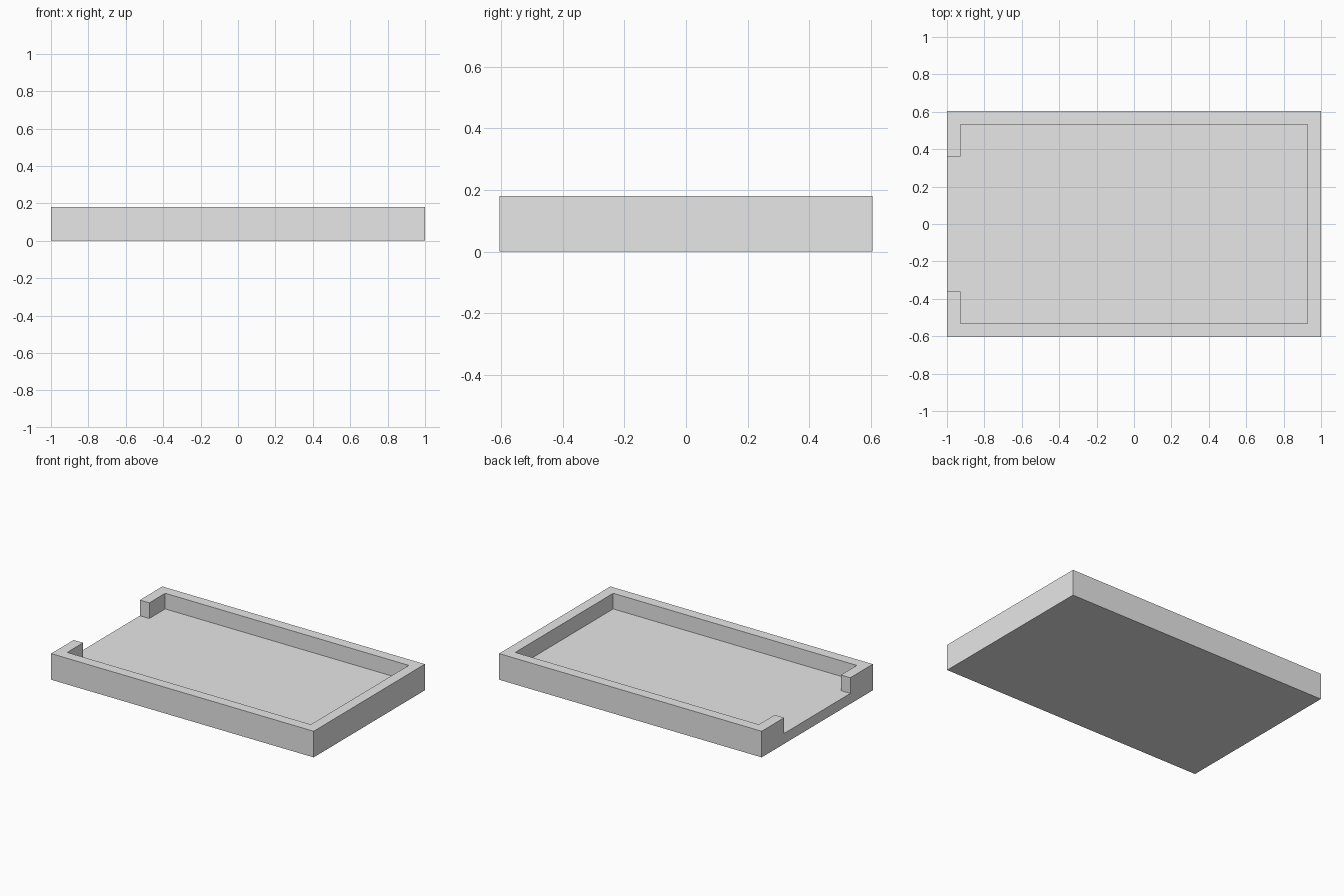
import bpy
import bmesh

LENGTH, WIDTH, HEIGHT = 2.0, 1.21, 0.18
WALL = 0.072      # rim and floor thickness
OPENING = 0.36    # half width of the gap in the right-hand rim

default_cube = bpy.data.objects.get("Cube")
if default_cube:
    bpy.data.objects.remove(default_cube, do_unlink=True)

grey = bpy.data.materials.new("light grey")
grey.use_nodes = True
grey.diffuse_color = (0.8, 0.8, 0.8, 1)
grey.node_tree.nodes["Principled BSDF"].inputs["Base Color"].default_value = grey.diffuse_color


def prism(name, outline, bottom, top):
    """Extrude a flat outline from one height to another."""
    bm = bmesh.new()
    base = bm.faces.new([bm.verts.new((x, y, bottom)) for x, y in outline])
    extruded = bmesh.ops.extrude_face_region(bm, geom=[base], use_keep_orig=True)
    for item in extruded["geom"]:
        if isinstance(item, bmesh.types.BMVert):
            item.co.z = top
    bmesh.ops.recalc_face_normals(bm, faces=bm.faces)
    mesh = bpy.data.meshes.new(name)
    bm.to_mesh(mesh)
    bm.free()
    mesh.materials.append(grey)
    obj = bpy.data.objects.new(name, mesh)
    bpy.context.collection.objects.link(obj)
    return obj


# Solid block for the tray
x, y = LENGTH / 2, WIDTH / 2
tray = prism("tray", [(-x, -y), (x, -y), (x, y), (-x, y)], 0, HEIGHT)

# Pocket shape, reaching out through the gap in the rim
ix, iy = x - WALL, y - WALL
half = [(-x - WALL, -OPENING), (-ix, -OPENING), (-ix, -iy), (ix, -iy)]
pocket = prism("pocket_cutter", half + [(px, -py) for px, py in reversed(half)],
               WALL, HEIGHT + WALL)
pocket.hide_render = True

# Cut the pocket and keep the finished mesh
cut = tray.modifiers.new("pocket", "BOOLEAN")
cut.operation = "DIFFERENCE"
cut.solver = "EXACT"
cut.object = pocket
bpy.context.view_layer.objects.active = tray
bpy.ops.object.modifier_apply(modifier=cut.name)
bpy.data.objects.remove(pocket, do_unlink=True)
